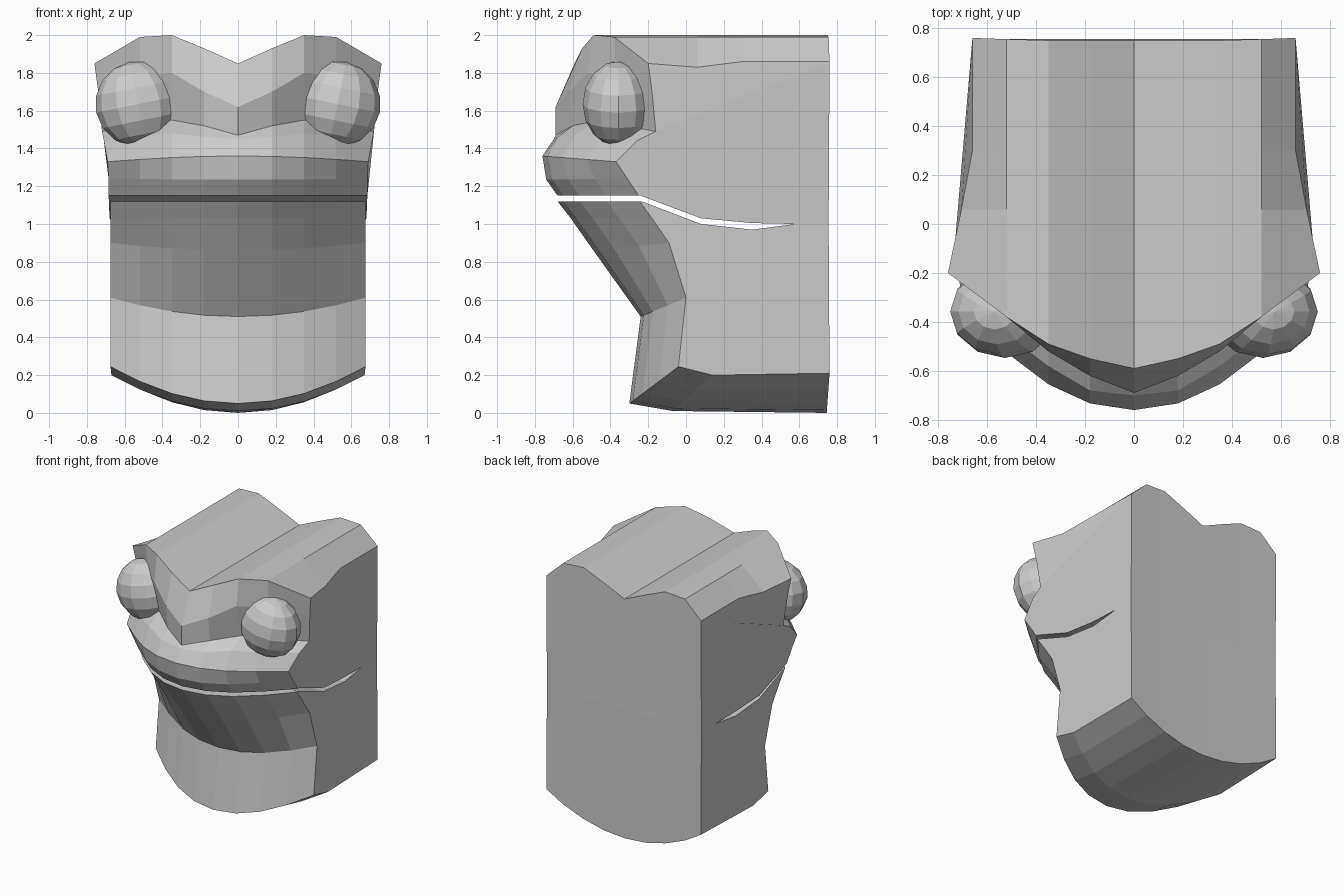
import bpy, bmesh

cube = bpy.data.objects.get("Cube")
if cube:
    bpy.data.objects.remove(cube, do_unlink=True)

# One plain grey for everything
grey = bpy.data.materials.new("plain grey")
grey.use_nodes = True
colour = (0.6, 0.6, 0.6, 1)
grey.diffuse_color = colour
grey.node_tree.nodes["Principled BSDF"].inputs["Base Color"].default_value = colour


def make_object(name, bm):
    bmesh.ops.recalc_face_normals(bm, faces=bm.faces)
    mesh = bpy.data.meshes.new(name)
    bm.to_mesh(mesh)
    bm.free()
    mesh.materials.append(grey)
    obj = bpy.data.objects.new(name, mesh)
    bpy.context.collection.objects.link(obj)
    return obj


# Columns across half the head, and how far each has curved back to the side
COLUMNS = (0, 0.18, 0.35, 0.52)
CURVE = (0, 0.07, 0.27, 0.6, 1)


def row(centre, side, width):
    """Points from the middle to the side along one rounded row."""
    xs = COLUMNS + (width,)
    return [(x, centre[0] + (side[0] - centre[0]) * t, centre[1] + (side[1] - centre[1]) * t)
            for x, t in zip(xs, CURVE)]


def level(y, z, width):
    return row((y, z), (y, z), width)


def shaped(width, ys, zs):
    return list(zip(COLUMNS + (width,), ys, zs))


ROOF = (1.85, 1.93, 2.0, 1.99, 1.85)

# Rows run up the front, in and out of the mouth, over the roof, down the back
rows = [
    # throat and jaw
    row((-0.30, 0.05), (-0.04, 0.245), 0.675),
    row((-0.24, 0.51), (0.0, 0.61), 0.675),
    row((-0.49, 0.86), (-0.09, 0.90), 0.675),
    row((-0.61, 1.03), (-0.18, 1.03), 0.675),
    row((-0.68, 1.12), (-0.245, 1.12), 0.675),
    # mouth slit
    level(-0.235, 1.12, 0.675),
    level(0.08, 1.0, 0.675),
    level(0.35, 0.97, 0.665),
]
mouth_end = len(rows)
rows += [
    level(0.58, 1.0, 0.66),
    level(0.35, 1.005, 0.665),
    level(0.08, 1.03, 0.68),
    level(-0.24, 1.15, 0.685),
    # upper lip
    row((-0.68, 1.15), (-0.25, 1.15), 0.685),
    row((-0.74, 1.235), (-0.31, 1.24), 0.685),
    row((-0.76, 1.36), (-0.37, 1.33), 0.69),
    shaped(0.71, (-0.70, -0.68, -0.58, -0.45, -0.26), (1.45, 1.46, 1.48, 1.46, 1.44)),
]
brow_start = len(rows)
rows += [
    # heavy brow
    shaped(0.72, (-0.69, -0.60, -0.46, -0.32, -0.16), (1.47, 1.52, 1.55, 1.52, 1.49)),
    shaped(0.74, (-0.69, -0.62, -0.52, -0.37, -0.18), (1.62, 1.70, 1.80, 1.78, 1.70)),
    shaped(0.76, (-0.59, -0.55, -0.49, -0.38, -0.20), ROOF),
    # roof
    shaped(0.705, [0.06] * 5, ROOF[:4] + (1.83,)),
    shaped(0.66, [0.30] * 5, ROOF[:4] + (1.86,)),
]
roof_back = len(rows)
rows += [
    shaped(0.66, (0.75, 0.75, 0.75, 0.755, 0.76), ROOF[:4] + (1.86,)),
    # back and underside
    level(0.755, 1.0, 0.66),
    row((0.745, 0.0), (0.76, 0.21), 0.66),
    row((-0.07, 0.01), (0.14, 0.2), 0.67),
]

# Head: loft the rows on both sides and cap the cheeks
bm = bmesh.new()
count = len(rows)
middle = [bm.verts.new(r[0]) for r in rows]
for sign in (1, -1):
    grid = [[middle[i]] + [bm.verts.new((sign * x, y, z)) for x, y, z in r[1:]]
            for i, r in enumerate(rows)]
    for a, b in zip(grid, grid[1:] + grid[:1]):
        for c in range(len(COLUMNS)):
            bm.faces.new((a[c], a[c + 1], b[c + 1], b[c]))
    edge = [g[-1] for g in grid]
    bm.faces.new(edge[:mouth_end + 1] + edge[roof_back + 1:])
    bm.faces.new(edge[mouth_end:brow_start + 1] + edge[roof_back:roof_back + 2])
    bm.faces.new(edge[brow_start:roof_back + 1])
make_object("head", bm)

# Eyes: faceted balls, slightly flattened front to back
for name, sign in (("left_eye", 1), ("right_eye", -1)):
    bm = bmesh.new()
    bmesh.ops.create_uvsphere(bm, u_segments=12, v_segments=8, radius=0.228)
    eye = make_object(name, bm)
    eye.location = (sign * 0.527, -0.358, 1.635)
    eye.scale = (1, 0.83, 1)
    eye.rotation_euler = (0, sign * 0.2, 0)
